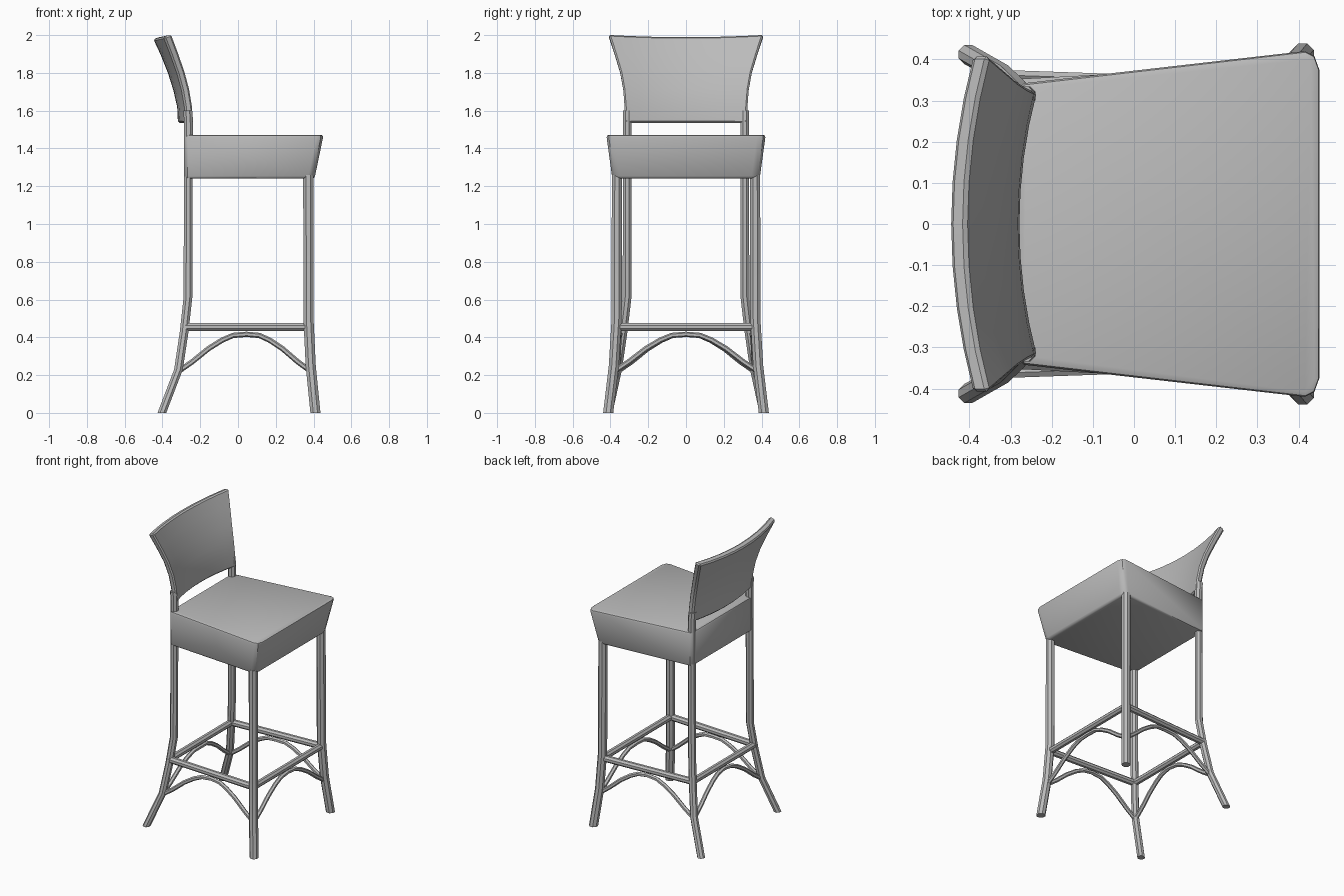
import bpy, bmesh, math
from mathutils import Vector

if "Cube" in bpy.data.objects:
    bpy.data.objects.remove(bpy.data.objects["Cube"], do_unlink=True)

grey = bpy.data.materials.new("plain grey")
grey.use_nodes = True
grey.diffuse_color = (0.5, 0.5, 0.5, 1)
grey.node_tree.nodes["Principled BSDF"].inputs["Base Color"].default_value = (0.5, 0.5, 0.5, 1)


def finish(name, bm, angle=35):
    bmesh.ops.recalc_face_normals(bm, faces=bm.faces)
    mesh = bpy.data.meshes.new(name)
    bm.to_mesh(mesh)
    bm.free()
    mesh.materials.append(grey)
    ob = bpy.data.objects.new(name, mesh)
    bpy.context.collection.objects.link(ob)
    bpy.ops.object.select_all(action='DESELECT')
    ob.select_set(True)
    bpy.context.view_layer.objects.active = ob
    bpy.ops.object.shade_smooth_by_angle(angle=math.radians(angle))
    return ob


def tube(name, points, radius, sides=8, axis=None):
    """Sweep a polygon along points; a given axis keeps every ring square to it."""
    pts = [Vector(p) for p in points]
    bm = bmesh.new()
    rings = []
    for i, p in enumerate(pts):
        t = axis or (pts[min(i + 1, len(pts) - 1)] - pts[max(i - 1, 0)]).normalized()
        ref = Vector((1, 0, 0)) if abs(t.z) > 0.9 else Vector((0, 0, 1))
        u = t.cross(ref).normalized()
        v = t.cross(u)
        angles = [2 * math.pi * (k + 0.5) / sides for k in range(sides)]
        rings.append([bm.verts.new(p + radius * (math.cos(a) * u + math.sin(a) * v)) for a in angles])
    for a, b in zip(rings, rings[1:]):
        for k in range(sides):
            j = (k + 1) % sides
            bm.faces.new((a[k], a[j], b[j], b[k]))
    bm.faces.new(rings[0])
    bm.faces.new(rings[-1])
    return finish(name, bm)


# Legs; the back pair carries on upward to hold the backrest
UP = Vector((0, 0, 1))
front_path = [(0.41, 0.412, 0), (0.385, 0.382, 0.25), (0.373, 0.367, 0.5), (0.372, 0.366, 1.26)]
back_path = [(-0.403, 0.412, 0), (-0.315, 0.362, 0.23), (-0.285, 0.333, 0.43),
             (-0.265, 0.312, 0.61), (-0.262, 0.311, 1.53), (-0.266, 0.311, 1.6)]
for side, s in (("left", 1), ("right", -1)):
    tube(f"front_leg_{side}", [(x, y * s, z) for x, y, z in front_path], 0.029, axis=UP)
    tube(f"back_leg_{side}", [(x, y * s, z) for x, y, z in back_path], 0.025, axis=UP)

# Footrest rails and the arched braces under them
rail = [(0.373, 0.367), (-0.283, 0.332), (-0.283, -0.332), (0.373, -0.367)]
brace = [(0.385, 0.38), (-0.315, 0.362), (-0.315, -0.362), (0.385, -0.38)]
arch = [(0, 0.22), (0.1, 0.27), (0.22, 0.34), (0.32, 0.385), (0.4, 0.41), (0.5, 0.416)]
arch += [(1 - u, z) for u, z in reversed(arch[:-1])]
for i, side in enumerate(("left", "back", "right", "front")):
    j = (i + 1) % 4
    tube(f"rail_{side}", [(*rail[i], 0.455), (*rail[j], 0.455)], 0.022)
    a, b = Vector(brace[i]), Vector(brace[j])
    inner = Vector(rail[i]).lerp(Vector(rail[j]), 0.5) - a.lerp(b, 0.5)
    path = [(*(a.lerp(b, u) + inner * (1 - abs(2 * u - 1))), z) for u, z in arch]
    tube(f"arch_brace_{side}", path, 0.014, sides=6)

# Seat cushion: tapered block with clipped front corners
bm = bmesh.new()


def seat_ring(front, wide, z):
    half = [(-0.283, 0.325), (-0.268, 0.342), (front - 0.035, wide), (front - 0.012, wide - 0.012), (front, wide - 0.045)]
    loop = half + [(x, -y) for x, y in reversed(half)]
    return [bm.verts.new((x, y, z)) for x, y in loop]


low, high = seat_ring(0.405, 0.39, 1.24), seat_ring(0.453, 0.422, 1.472)
bm.faces.new(low)
bm.faces.new(high)
for k in range(len(low)):
    j = (k + 1) % len(low)
    bm.faces.new((low[k], low[j], high[j], high[k]))
rims = [e for e in bm.edges if abs(e.verts[0].co.z - e.verts[1].co.z) < 0.01]
bmesh.ops.bevel(bm, geom=rims, offset=0.014, segments=2, profile=0.5, affect='EDGES')
finish("seat", bm, 40)

# Backrest: panel curved across its width, flaring and leaning back to the top
# rows: height, half width, centre x, end x
rows = [(1.535, 0.322, -0.298, -0.255), (1.62, 0.325, -0.302, -0.262), (1.71, 0.332, -0.322, -0.277),
        (1.8, 0.348, -0.35, -0.301), (1.9, 0.378, -0.389, -0.336), (1.985, 0.41, -0.428, -0.373)]
N = 8
T = 0.02
bm = bmesh.new()
front, back = [], []
for i, (z, w, xc, xe) in enumerate(rows):
    f, b = [], []
    for k in range(N + 1):
        u = 2 * k / N - 1
        x = xc + (xe - xc) * u * u
        lift = 0.012 * u * u if i == len(rows) - 1 else 0
        lean = 0.008 * i / len(rows)
        f.append(bm.verts.new((x + T, u * w, z + lift + lean)))
        b.append(bm.verts.new((x - T, u * w, z + lift - lean)))
    front.append(f)
    back.append(b)
for g in (front, back):
    for r, q in zip(g, g[1:]):
        for k in range(N):
            bm.faces.new((r[k], r[k + 1], q[k + 1], q[k]))
for f, b in ((front[0], back[0]), (front[-1], back[-1]),
             ([r[0] for r in front], [r[0] for r in back]),
             ([r[-1] for r in front], [r[-1] for r in back])):
    for k in range(len(f) - 1):
        bm.faces.new((f[k], f[k + 1], b[k + 1], b[k]))
bmesh.ops.recalc_face_normals(bm, faces=bm.faces)
sharp = [e for e in bm.edges if e.calc_face_angle(0) > 0.9]
bmesh.ops.bevel(bm, geom=sharp, offset=0.009, segments=1, profile=0.5, affect='EDGES')
finish("backrest", bm, 30)
